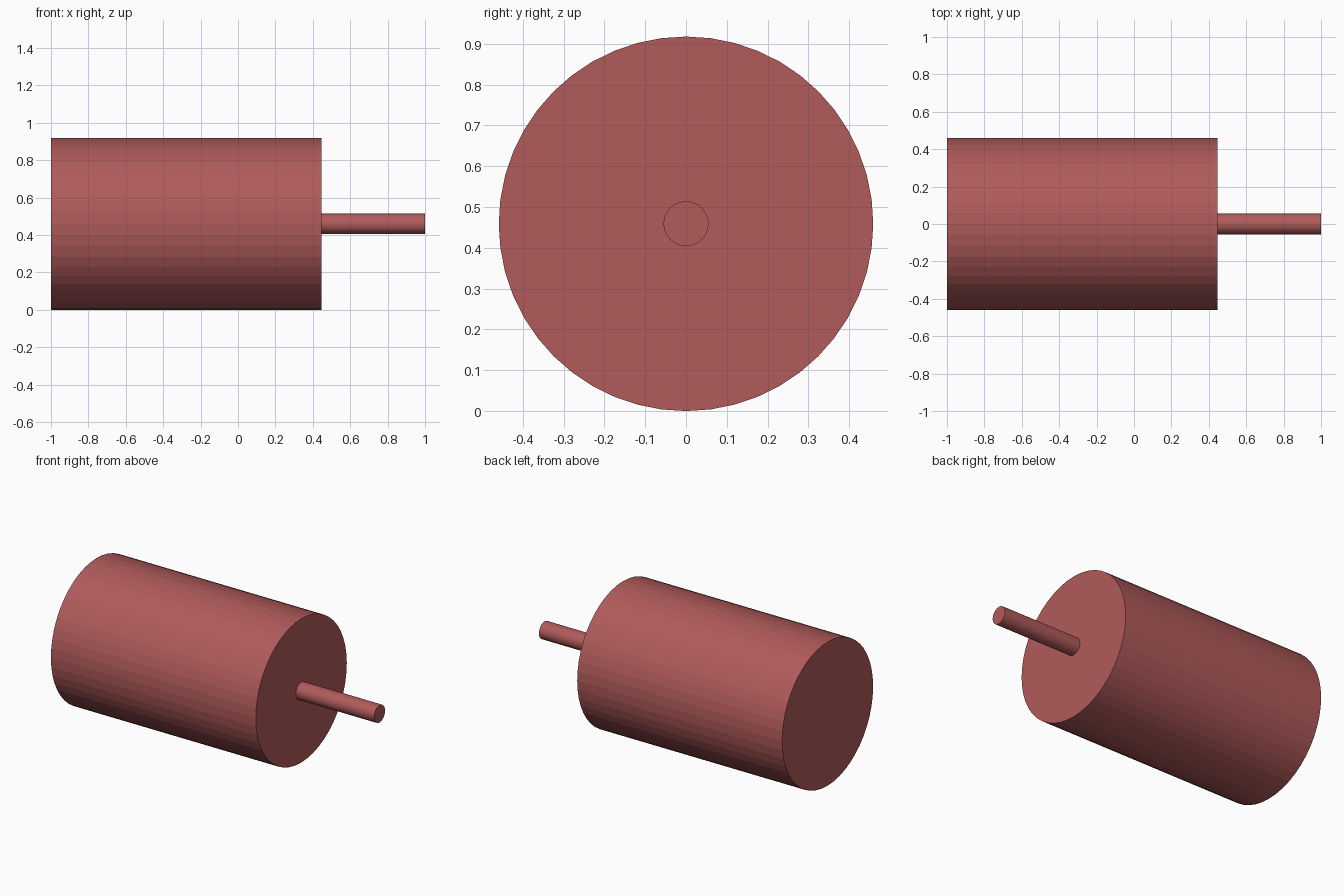
import bpy
import math

cube = bpy.data.objects.get("Cube")
if cube:
    bpy.data.objects.remove(cube, do_unlink=True)

# Single dull red finish
RED = (0.44, 0.104, 0.104, 1.0)
red = bpy.data.materials.new("dull_red")
red.use_nodes = True
red.diffuse_color = RED
red.node_tree.nodes["Principled BSDF"].inputs["Base Color"].default_value = RED

BODY_RADIUS = 0.459
SHAFT_RADIUS = 0.055
BODY_END = 0.447


def rod(name, radius, x_start, x_end, sides=48):
    """Flat-faced cylinder lying along x on the common axis."""
    bpy.ops.mesh.primitive_cylinder_add(
        vertices=sides, radius=radius, depth=x_end - x_start,
        location=((x_start + x_end) / 2, 0, BODY_RADIUS),
        rotation=(0, math.pi / 2, 0))
    obj = bpy.context.object
    obj.name = name
    obj.data.materials.append(red)
    return obj


# Large drum body and the thin shaft leaving its left end
rod("motor_body", BODY_RADIUS, -1.0, BODY_END)
rod("drive_shaft", SHAFT_RADIUS, BODY_END, 1.0)
